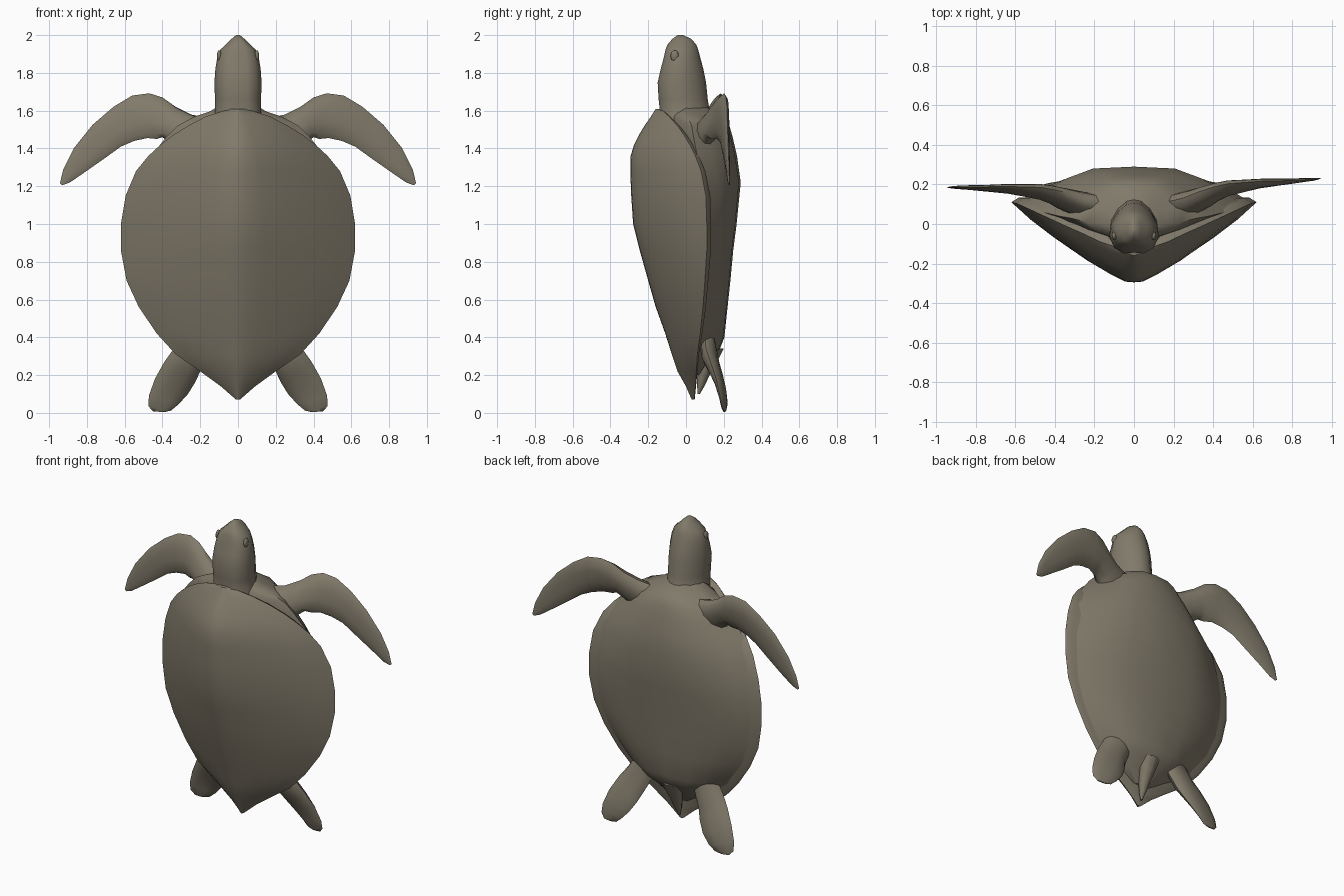
import bpy
import bmesh
import math
from mathutils import Vector

default_cube = bpy.data.objects.get("Cube")
if default_cube:
    bpy.data.objects.remove(default_cube, do_unlink=True)

# One colour for the whole animal
skin = bpy.data.materials.new("warm grey brown")
skin.use_nodes = True
colour = (0.22, 0.195, 0.145, 1.0)
skin.diffuse_color = colour
skin.node_tree.nodes["Principled BSDF"].inputs["Base Color"].default_value = colour


def finish(name, bm, angle):
    """Turn a bmesh into a smooth shaded object."""
    bmesh.ops.recalc_face_normals(bm, faces=bm.faces)
    mesh = bpy.data.meshes.new(name)
    bm.to_mesh(mesh)
    bm.free()
    mesh.materials.append(skin)
    obj = bpy.data.objects.new(name, mesh)
    bpy.context.collection.objects.link(obj)
    bpy.ops.object.select_all(action='DESELECT')
    obj.select_set(True)
    bpy.context.view_layer.objects.active = obj
    bpy.ops.object.shade_smooth_by_angle(angle=math.radians(angle))
    return obj


def loft(name, rings, angle=50):
    """Skin a row of closed rings and cap both ends."""
    bm = bmesh.new()
    rows = [[bm.verts.new(p) for p in ring] for ring in rings]
    count = len(rows[0])
    for low, high in zip(rows, rows[1:]):
        for i in range(count):
            j = (i + 1) % count
            bm.faces.new((low[i], low[j], high[j], high[i]))
    bm.faces.new(rows[0])
    bm.faces.new(rows[-1])
    return finish(name, bm, angle)


def mirrored(half):
    """Close a half outline, whose ends lie on the centre line."""
    return half + [(-x, y) for x, y in half[-2:0:-1]]


def section(outline, z, width, rim, depth):
    """Scale a unit outline to one level of the body."""
    return [(x * width, rim + y * (depth - rim), z) for x, y in outline]


# Upper shell: height, half width, rim y, ridge y
shell_levels = [
    (.07, .01, .045, .03), (.14, .09, .05, 0), (.22, .2, .055, -.045),
    (.31, .33, .06, -.075), (.42, .43, .075, -.11), (.56, .525, .09, -.16),
    (.7, .59, .1, -.2), (.86, .62, .11, -.245), (1, .62, .11, -.28),
    (1.15, .595, .105, -.29), (1.28, .54, .08, -.295), (1.36, .475, .05, -.293),
    (1.42, .41, .02, -.275), (1.47, .345, -.01, -.25), (1.52, .265, -.045, -.22),
    (1.57, .17, -.09, -.185), (1.61, .04, -.135, -.16)]
shell_outline = mirrored([
    (0, 1), (.08, .99), (.22, .89), (.4, .73), (.65, .46), (.84, .23),
    (1, 0), (.94, -.06), (0, -.06)])
loft("upper_shell", [section(shell_outline, *lv) for lv in shell_levels])

# Belly and shoulders: height, half width, rim y, belly y
belly_levels = [
    (.2, .08, .04, .07), (.28, .2, .05, .12), (.34, .29, .06, .18),
    (.4, .37, .07, .203), (.56, .495, .09, .22), (.7, .56, .1, .235),
    (.86, .59, .11, .25), (1, .59, .11, .268), (1.22, .545, .095, .29),
    (1.36, .46, .06, .27), (1.46, .38, .04, .247), (1.52, .32, .03, .23),
    (1.565, .24, .01, .205), (1.595, .15, 0, .16), (1.62, .11, 0, .11)]
belly_outline = mirrored([
    (0, 1), (.38, .95), (.62, .7), (.83, .38), (1, 0), (.7, -.3), (0, -.6)])
loft("belly", [section(belly_outline, *lv) for lv in belly_levels])

# Neck and head: height, half width, centre y, belly side y
head_levels = [
    (1.52, .15, .01, .17), (1.59, .123, -.005, .127), (1.66, .122, -.015, .115),
    (1.75, .125, -.022, .106), (1.82, .12, -.021, .092), (1.88, .11, -.021, .076),
    (1.925, .092, -.022, .064), (1.95, .064, -.022, .054),
    (1.98, .034, -.022, .028), (2, .01, -.03, -.015)]
head_outline = mirrored([
    (0, 1), (.3, .94), (.66, .65), (.94, .2), (1, -.3), (.8, -.78),
    (.4, -1), (0, -.95)])
loft("head", [section(head_outline, *lv) for lv in head_levels], 60)


def blade(name, side, stations, tip_shift=0):
    """Flat limb from leading edge, trailing edge and half thickness."""
    rings = []
    for k, (lead, trail, thick) in enumerate(stations):
        shift = Vector((0, tip_shift * k / (len(stations) - 1), 0))
        a, b = Vector(lead) + shift, Vector(trail) + shift
        middle, reach = (a + b) / 2, (a - b) / 2
        normal = reach.cross(Vector((0, 1, 0))).cross(reach).normalized()
        ring = []
        for i in range(10):
            t = math.tau * i / 10
            p = middle + reach * math.cos(t) + normal * thick * math.sin(t)
            ring.append((p.x * side, p.y, p.z))
        rings.append(ring)
    return loft(name, rings, 60)


front_stations = [
    ((.16, .11, 1.56), (.28, .07, 1.36), .06),
    ((.25, .13, 1.58), (.35, .09, 1.42), .06),
    ((.33, .16, 1.62), (.4, .11, 1.46), .05),
    ((.4, .18, 1.67), (.43, .13, 1.45), .042),
    ((.47, .195, 1.692), (.48, .15, 1.455), .035),
    ((.56, .2, 1.68), (.55, .165, 1.44), .028),
    ((.66, .205, 1.62), (.62, .18, 1.41), .022),
    ((.77, .205, 1.525), (.71, .19, 1.345), .016),
    ((.87, .208, 1.4), (.81, .2, 1.275), .011),
    ((.925, .21, 1.29), (.89, .205, 1.22), .007),
    ((.943, .21, 1.215), (.93, .21, 1.205), .003)]
rear_stations = [
    ((.28, .1, .44), (.15, .13, .32), .04),
    ((.34, .105, .34), (.2, .155, .22), .042),
    ((.39, .13, .27), (.225, .18, .165), .034),
    ((.44, .16, .18), (.265, .205, .1), .024),
    ((.472, .18, .09), (.315, .215, .045), .016),
    ((.474, .19, .035), (.355, .21, .012), .01),
    ((.45, .2, .008), (.39, .205, .004), .004)]

# Paddles, the left front one swept a little further back
for side, word, shift in ((1, "left", .02), (-1, "right", -.025)):
    blade("front_flipper_" + word, side, front_stations, shift)
    blade("rear_flipper_" + word, side, rear_stations)

    # Eye, a low oval lid on the side of the head
    bm = bmesh.new()
    bmesh.ops.create_uvsphere(bm, u_segments=12, v_segments=8, radius=1)
    bmesh.ops.scale(bm, vec=(.012, .022, .03), verts=bm.verts)
    bmesh.ops.translate(bm, vec=(side * .1, -.06, 1.89), verts=bm.verts)
    finish("eye_" + word, bm, 60)

# Short curled tail: height, radius, centre y
tail_levels = [(.34, .07, .13), (.27, .05, .115), (.21, .035, .095),
               (.15, .022, .08), (.1, .006, .068)]
loft("tail", [[(r * math.cos(math.tau * i / 8), y + r * math.sin(math.tau * i / 8), z)
               for i in range(8)] for z, r, y in tail_levels], 60)
